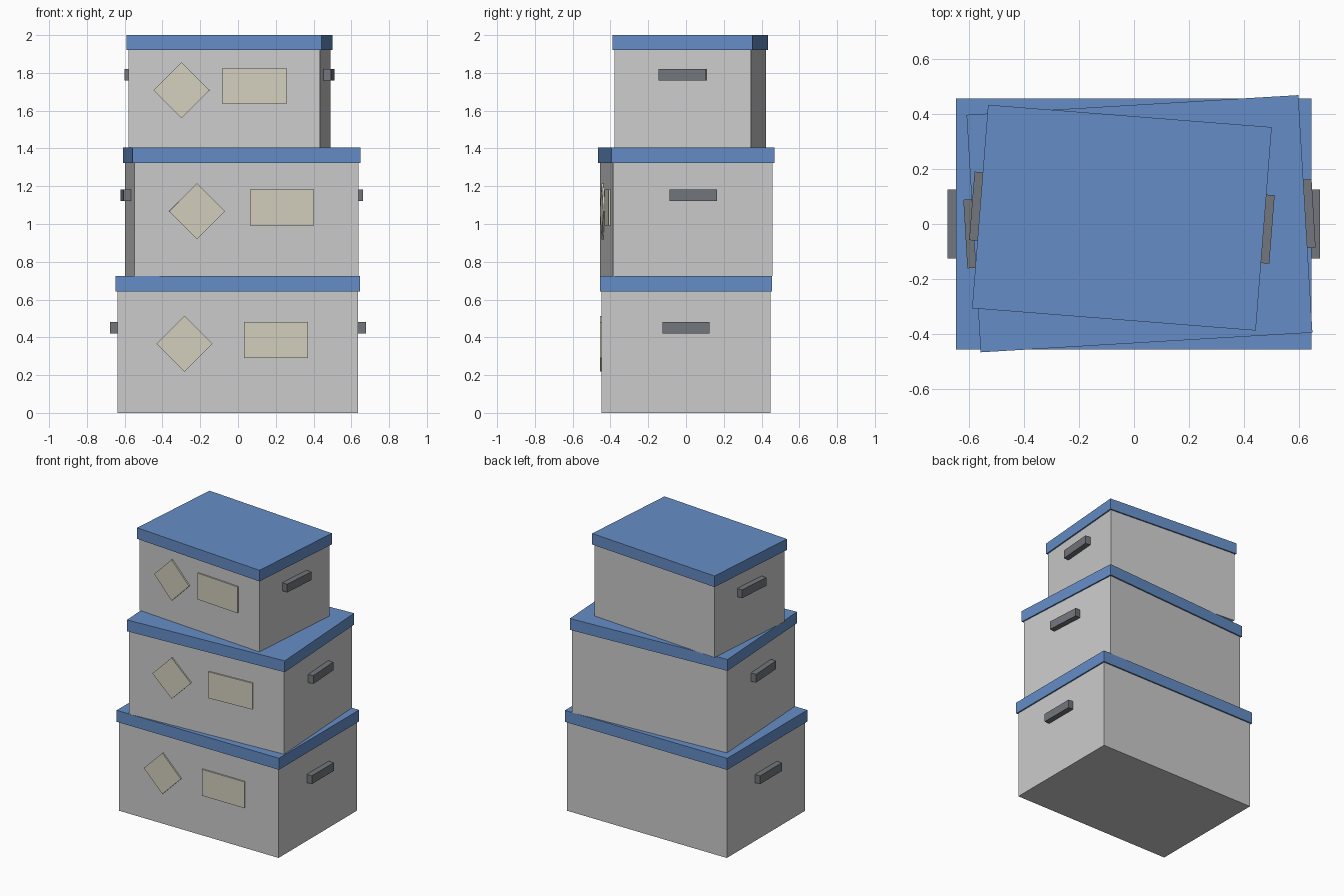
import bpy
from math import radians
from mathutils import Matrix

if "Cube" in bpy.data.objects:
    bpy.data.objects.remove(bpy.data.objects["Cube"])


def material(name, rgb):
    m = bpy.data.materials.new(name)
    m.diffuse_color = (*rgb, 1)
    m.use_nodes = True
    m.node_tree.nodes["Principled BSDF"].inputs["Base Color"].default_value = m.diffuse_color
    return m


BLUE = material("lid_blue", (0.13, 0.27, 0.57))
CREAM = material("label_cream", (0.65, 0.62, 0.51))
DARK = material("handle_grey", (0.17, 0.18, 0.2))


def block(name, frame, centre, size, mat=None, tilt=0):
    # Box placed in the turned frame of its storage box
    bpy.ops.mesh.primitive_cube_add(size=1)
    ob = bpy.context.object
    ob.name = name
    ob.matrix_world = (frame @ Matrix.Translation(centre)
                       @ Matrix.Rotation(radians(tilt), 4, 'Y')
                       @ Matrix.Diagonal((*size, 1)))
    if mat:
        ob.data.materials.append(mat)
    return ob


def storage_box(tag, pos, turn, w, d, z0, z1, z2, handle_z, rect, diamond):
    frame = Matrix.Translation((*pos, 0)) @ Matrix.Rotation(radians(turn), 4, 'Z')
    # Body and overhanging lid
    block(tag + "_body", frame, (0, 0, (z0 + z1) / 2), (w, d, z1 - z0))
    block(tag + "_lid", frame, (0, 0, (z1 + z2) / 2),
          (w + 0.02, d + 0.02, z2 - z1), BLUE)
    # Side handles
    for side, s in (("left", -1), ("right", 1)):
        block(f"{tag}_{side}_handle", frame, (s * (w / 2 + 0.02), 0, handle_z),
              (0.04, 0.25, 0.06), DARK)
    # Front labels: one level, one standing on its corner
    front = -d / 2 - 0.003
    block(tag + "_label", frame, (rect[0], front, rect[1]),
          (0.338, 0.014, 0.19), CREAM)
    block(tag + "_diamond_label", frame, (diamond[0], front, diamond[1]),
          (0.209, 0.014, 0.209), CREAM, 45)


storage_box("bottom", (-0.001, 0), 0, 1.275, 0.893, 0, 0.642, 0.725,
            0.45, (0.202, 0.386), (-0.283, 0.366))
storage_box("middle", (0.02, 0.001), 3.4, 1.19, 0.846, 0.725, 1.323, 1.405,
            1.153, (0.187, 1.088), (-0.263, 1.067))
storage_box("top", (-0.044, 0.023), -4.5, 1.016, 0.723, 1.405, 1.92, 2.0,
            1.79, (0.161, 1.73), (-0.227, 1.708))
